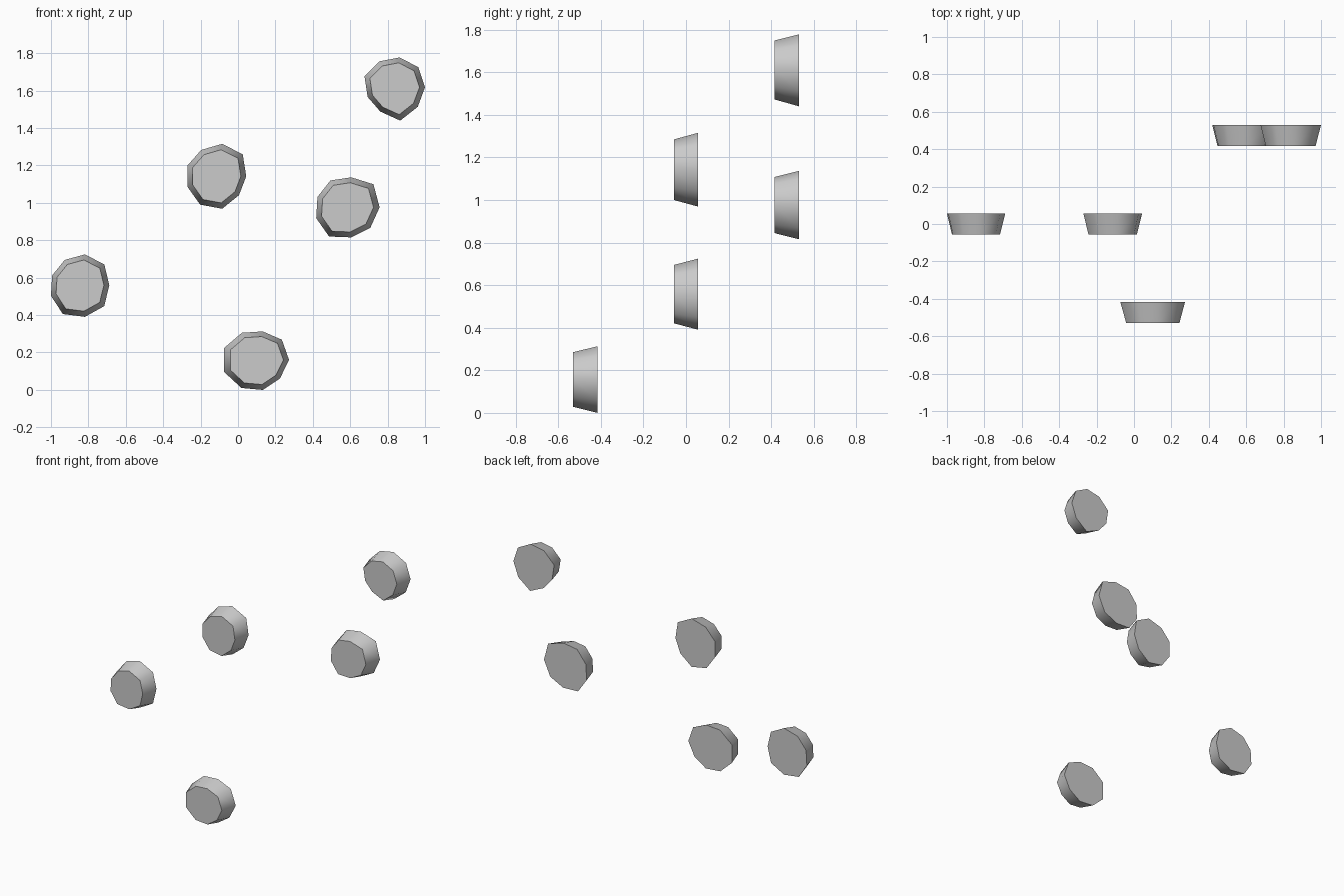
import bpy, bmesh
from math import sin, cos, radians

if "Cube" in bpy.data.objects:
    bpy.data.objects.remove(bpy.data.objects["Cube"])

DEPTH = 0.114   # thickness along y
TAPER = 0.82    # front face size relative to the back face

# centre (x, y, z) and the nine corner radii, 40 degrees apart, counter-clockwise from +x
HOLDS = [
    ((0.105, -0.473, 0.160), (.168, .169, .155, .168, .190, .190, .173, .1625, .155)),
    ((-0.848, 0.0, 0.559), (.160, .174, .168, .157, .155, .162, .177, .171, .173)),
    ((-0.115, 0.0, 1.142), (.159, .183, .176, .163, .166, .165, .175, .176, .157)),
    ((0.577, 0.473, 0.976), (.180, .192, .163, .166, .162, .169, .180, .163, .170)),
    ((0.836, 0.473, 1.618), (.164, .167, .162, .160, .170, .152, .150, .181, .163)),
]


def make_hold(name, centre, radii):
    """Tapered nine-sided block: smooth sides, flat front and back."""
    bm = bmesh.new()

    def ring(y, scale):
        return [bm.verts.new((scale * r * cos(radians(40 * i)), y,
                              scale * r * sin(radians(40 * i))))
                for i, r in enumerate(radii)]

    front = ring(-DEPTH / 2, TAPER)
    back = ring(DEPTH / 2, 1.0)
    bm.faces.new(front)
    bm.faces.new(back[::-1])
    n = len(radii)
    for i in range(n):
        j = (i + 1) % n
        bm.faces.new((front[j], front[i], back[i], back[j])).smooth = True
    bmesh.ops.recalc_face_normals(bm, faces=bm.faces)

    mesh = bpy.data.meshes.new(name)
    bm.to_mesh(mesh)
    bm.free()
    obj = bpy.data.objects.new(name, mesh)
    obj.location = centre
    bpy.context.collection.objects.link(obj)


# Climbing holds, from lowest to highest
for k, (centre, radii) in enumerate(HOLDS, 1):
    make_hold(f"climbing_hold_{k}", centre, radii)
